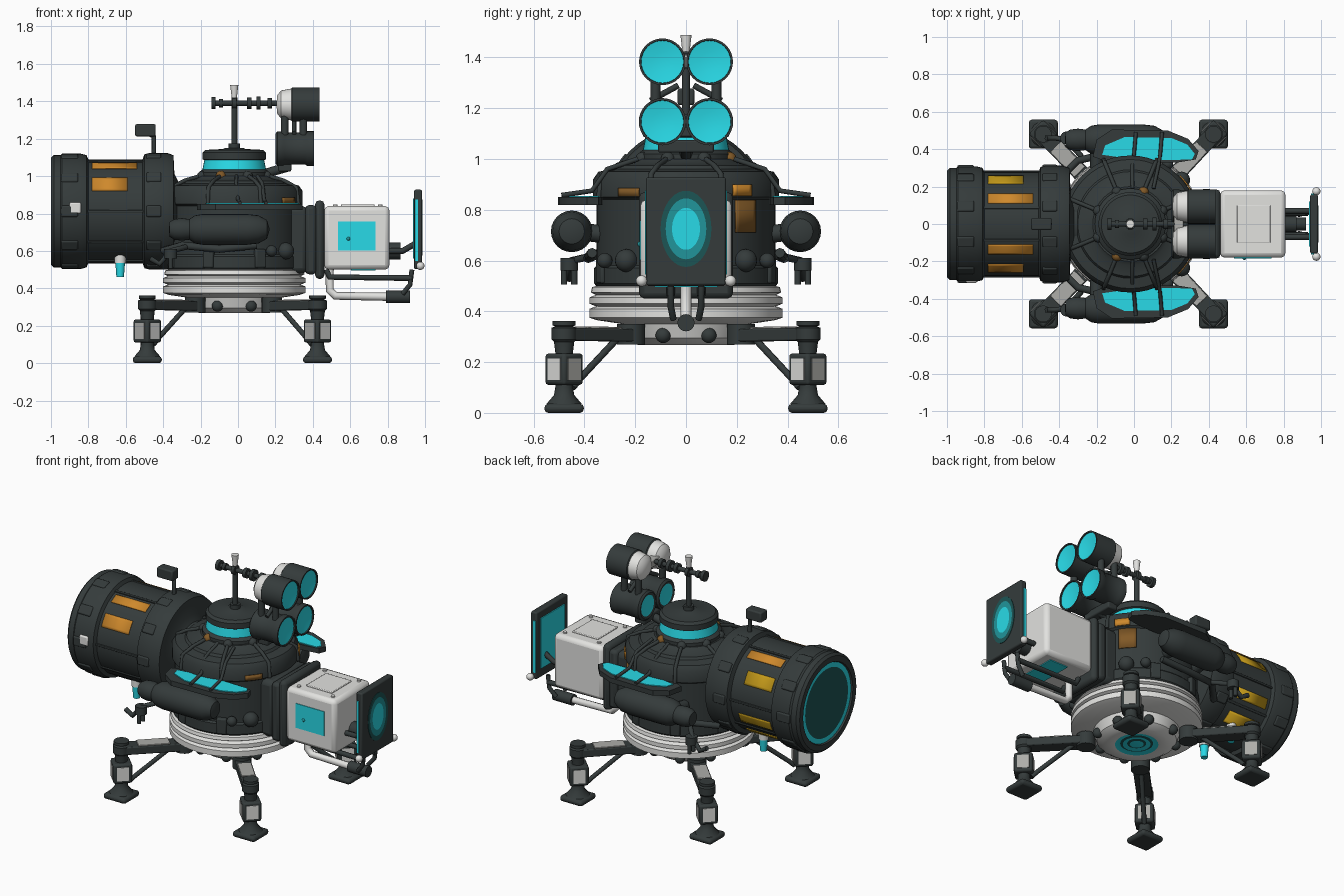
import bpy, bmesh, math
from mathutils import Matrix, Vector

if "Cube" in bpy.data.objects:
    bpy.data.objects.remove(bpy.data.objects["Cube"])

def mat(name, *c):
    m = bpy.data.materials.new(name)
    m.diffuse_color = (*c, 1)
    m.use_nodes = True
    m.node_tree.nodes["Principled BSDF"].inputs["Base Color"].default_value = m.diffuse_color
    return m

MATS = [mat("charcoal", .035, .044, .044), mat("off_white", .76, .76, .74), mat("cyan", .022, .70, .80),
        mat("orange", .62, .25, .025), mat("deep_teal", .012, .09, .09), mat("gold", .55, .32, .01),
        mat("grey", .42, .42, .40), mat("brown", .22, .10, .02), mat("mid_teal", .015, .30, .33)]
DARK, WHITE, CYAN, ORANGE, TEAL, GOLD, GREY, BROWN, MID = range(9)
AX = {'Z': Matrix(), 'X': Matrix.Rotation(math.pi / 2, 4, 'Y'), 'Y': Matrix.Rotation(-math.pi / 2, 4, 'X')}

def finish(bm, name, bevel=0):
    bmesh.ops.recalc_face_normals(bm, faces=bm.faces)
    me = bpy.data.meshes.new(name)
    bm.to_mesh(me)
    bm.free()
    for m in MATS:
        me.materials.append(m)
    me.shade_smooth()
    me.set_sharp_from_angle(angle=math.radians(35))
    ob = bpy.data.objects.new(name, me)
    bpy.context.collection.objects.link(ob)
    if bevel:
        b = ob.modifiers.new("bevel", 'BEVEL')
        b.width, b.segments = bevel, 2
    return ob

def lathe(name, prof, loc=(0, 0, 0), axis='Z', n=32, sc=(1, 1, 1), arc=None):
    """Profile rows are (radius, height, colour of the band that follows)."""
    bm = bmesh.new()
    M = Matrix.Translation(loc) @ Matrix.Diagonal((*sc, 1)) @ AX[axis]
    a0, a1 = arc or (0, 2 * math.pi)
    cnt = n + 1 if arc else n
    rings = []
    for r, h, *_ in prof:
        k = 1 if r == 0 else cnt
        rings.append([bm.verts.new(M @ Vector((r * math.cos(a0 + (a1 - a0) * i / n),
                                               r * math.sin(a0 + (a1 - a0) * i / n), h))) for i in range(k)])
    for A, B, p in zip(rings, rings[1:], prof):
        for i in range(n):
            j = (i + 1) % cnt
            q = [A[i % len(A)], A[j % len(A)], B[j % len(B)], B[i % len(B)]]
            f = bm.faces.new(list(dict.fromkeys(q)))
            f.material_index = p[2] if len(p) > 2 else DARK
    return finish(bm, name)

def cyl(name, c, r, h, axis='Z', m=DARK, n=16, r2=None):
    r2 = r if r2 is None else r2
    return lathe(name, [(0, -h / 2, m), (r, -h / 2, m), (r2, h / 2, m), (0, h / 2, m)], c, axis, n)

def ball(name, c, r, m=DARK):
    bm = bmesh.new()
    bmesh.ops.create_uvsphere(bm, u_segments=20, v_segments=12, radius=r, matrix=Matrix.Translation(c))
    for f in bm.faces:
        f.material_index = m
    return finish(bm, name)

def box(name, c, s, m=DARK, bevel=.008, rot=None):
    bm = bmesh.new()
    M = Matrix.Translation(c) @ (rot or Matrix()) @ Matrix.Diagonal((*s, 1))
    bmesh.ops.create_cube(bm, size=1, matrix=M)
    for f in bm.faces:
        f.material_index = m
    return finish(bm, name, bevel)

def beam(name, p, q, w, h, m=DARK):
    p, q = Vector(p), Vector(q)
    d = q - p
    side = d.cross(Vector((0, 0, 1))).normalized()
    R = Matrix((d.normalized(), side, side.cross(d.normalized()))).transposed().to_4x4()
    return box(name, (p + q) / 2, (d.length, w, h), m, .003 if h < .01 else .006, R)

def tube(name, pts, r, m=DARK):
    cu = bpy.data.curves.new(name, 'CURVE')
    cu.dimensions, cu.bevel_depth, cu.bevel_resolution, cu.use_fill_caps = '3D', r, 2, True
    sp = cu.splines.new('POLY')
    sp.points.add(len(pts) - 1)
    for a, b in zip(sp.points, pts):
        a.co = (*b, 1)
    cu.materials.append(MATS[m])
    bpy.context.collection.objects.link(bpy.data.objects.new(name, cu))

def plate(name, r, h0, h1, a0, a1, loc, axis, m):
    ob = lathe(name, [(r, h0, m), (r, h1, m)], loc, axis, 6, arc=(math.radians(a0), math.radians(a1)))
    s = ob.modifiers.new("thickness", 'SOLIDIFY')
    s.thickness, s.offset = .007, 0

def slab(name, pts, z0, z1, m):
    bm = bmesh.new()
    f = bm.faces.new([bm.verts.new((x, y, z0)) for x, y in pts])
    up = bmesh.ops.extrude_face_region(bm, geom=[f])['geom']
    bmesh.ops.translate(bm, vec=(0, 0, z1 - z0), verts=[v for v in up if isinstance(v, bmesh.types.BMVert)])
    for f in bm.faces:
        f.material_index = m
    return finish(bm, name)

CX = -.02
# hull: ringed base, main body, turret
lathe("ringed_base", [(0, .275, CYAN), (.04, .27, TEAL), (.055, .275, CYAN), (.08, .27, TEAL), (.095, .275, CYAN),
      (.125, .268, WHITE), (.19, .268, WHITE), (.23, .295, WHITE), (.25, .35, WHITE), (.35, .365, WHITE),
      (.38, .375, WHITE), (.38, .41, WHITE), (.355, .42, WHITE), (.38, .43, WHITE), (.38, .455, WHITE),
      (.355, .465, WHITE), (.375, .475, WHITE), (.37, .495, WHITE), (.32, .51, WHITE), (0, .51, WHITE)], (CX, 0, 0), n=48)
lathe("main_body", [(0, .49), (.345, .49), (.362, .51), (.362, .57), (.352, .58), (.352, .84), (.366, .85), (.366, .92),
      (.345, .95), (.29, .96), (.28, .975), (.22, .985), (.2, 1.0), (0, 1.0)], (CX, 0, 0), n=48)
lathe("turret", [(0, .98), (.19, .98), (.19, 1.02), (.17, 1.035, CYAN), (.16, 1.085), (.17, 1.09), (.17, 1.125),
      (.155, 1.14), (.06, 1.145), (.05, 1.15), (0, 1.15)], (CX, 0, 0), n=40)
for i in range(8):
    a = math.radians(22.5 + 45 * i)
    c, s = math.cos(a), math.sin(a)
    ball("turret_knob", (CX + .185 * c, .185 * s, 1.0), .028, BROWN if i % 4 == 1 else DARK)
    ball("hull_knob", (CX + .235 * c, .235 * s, .305), .03)
    tube("body_rib", [(CX + .2 * c, .2 * s, 1.0), (CX + .29 * c, .29 * s, .975), (CX + .36 * c, .36 * s, .94),
                      (CX + .372 * c, .372 * s, .85)], .011)
    box("body_clamp", (CX + .357 * c, .357 * s, .56), (.035, .06, .1), DARK, .008, Matrix.Rotation(a, 4, 'Z'))
plate("body_marking", .357, .71, .838, 33, 50, (CX, 0, 0), 'Z', BROWN)
plate("body_marking", .370, .855, .90, 30, 44, (CX, 0, 0), 'Z', ORANGE)
plate("body_marking", .370, .852, .885, -46, -30, (CX, 0, 0), 'Z', BROWN)

# rear drum
DZ = .812
lathe("rear_drum", [(0, -.985, TEAL), (.1, -.985, TEAL), (.215, -.99, CYAN), (.245, -.99), (.25, -1.0), (.285, -1.0),
      (.3, -.985), (.3, -.95), (.308, -.94), (.308, -.84), (.3, -.81), (.278, -.8), (.278, -.51), (.305, -.5),
      (.312, -.47), (.312, -.38), (.3, -.345), (.2, -.34), (.16, -.32), (.16, -.2), (0, -.2)], (0, 0, DZ), 'X', 48)
for i in range(10):
    a = 2 * math.pi * (i + .5) / 10
    R = Matrix.Rotation(-a, 4, 'X')
    for x, r, L in ((-.9, .302, .09), (-.45, .305, .08)):
        box("drum_clamp", (x, r * math.sin(a), DZ + r * math.cos(a)), (L, .06, .025), DARK, .008, R)
    if i not in (1, 8):
        box("drum_rib", (-.655, .278 * math.sin(a), DZ + .278 * math.cos(a)), (.3, .014, .014), DARK, .003, R)
for s in (-1, 1):
    for t0, t1, x1, m in ((23, 35, -.54, ORANGE), (50, 67, -.59, ORANGE if s < 0 else GOLD)):
        plate("drum_slot", .279, -.78, x1, 180 - s * t0, 180 - s * t1, (0, 0, DZ), 'X', m)
    # drain nozzles below the drum
    cyl("drain_collar", (-.63, s * .12, .565), .03, .06, m=WHITE)
    cyl("drain_nozzle", (-.63, s * .12, .5), .02, .08, m=CYAN, r2=.026)
for t0, t1 in ((106, 119), (136, 152)):
    plate("lower_drum_slot", .279, -.78, -.56, 180 - t0, 180 - t1, (0, 0, DZ), 'X', GOLD)
box("drum_tag", (-.87, -.305, .83), (.06, .02, .06), WHITE)
tube("sensor_stalk", [(-.45, 0, 1.1), (-.45, 0, 1.21), (-.48, 0, 1.23)], .013)
box("sensor_head", (-.495, 0, 1.245), (.11, .065, .065))

# collar and white equipment box
box("collar_inner", (.31, 0, .66), (.13, .35, .36), DARK, .03)
box("collar_mid", (.39, 0, .66), (.06, .37, .37), DARK, .02)
box("collar_outer", (.437, 0, .66), (.05, .37, .42), DARK, .022)
box("equipment_box", (.635, 0, .67), (.35, .36, .34), WHITE, .025)
box("box_window", (.635, -.18, .68), (.2, .008, .155), CYAN, 0)
box("box_floor_window", (.67, 0, .499), (.13, .25, .008), CYAN, 0)
box("box_lid", (.64, 0, .842), (.18, .2, .012), WHITE, .004)
for x in (.52, .76):
    for y in (-.13, .13):
        cyl("lid_bolt", (x, y, .842), .012, .012, m=WHITE)
ball("window_stud", (.59, -.182, .665), .01, MID)
cyl("front_plug", (.835, 0, .6), .045, .07, 'X')

# front screen
box("screen", (.963, 0, .715), (.042, .315, .425), DARK, .008)
box("screen_back_glow", (.940, 0, .72), (.008, .24, .32), CYAN, 0)
for s in (-1, 1):
    box("screen_edge_glow", (.955, s * .158, .71), (.016, .008, .33), CYAN, 0)
    ball("screen_foot", (.975, s * .175, .52), .022, WHITE)
    tube("screen_arm", [(.8, s * .07, .6), (.88, s * .07, .6), (.95, s * .07, .64)], .016)
    tube("lower_pipe", [(.47, s * .06, .5), (.49, s * .06, .46), (.93, s * .06, .455)], .016)
    tube("front_drop_pipe", [(.93, s * .06, .5), (.92, s * .06, .42), (.88, s * .05, .37)], .013)
    ball("front_knob", (.255, s * .235, .6), .045)
lathe("screen_glow", [(0, 0, CYAN), (.55, 0, MID), (.8, 0, TEAL), (1, 0, TEAL), (1, -.004, TEAL)],
      (.987, 0, .725), 'X', 40, (1, .1, .15))
tube("pale_pipe", [(.49, 0, .5), (.49, 0, .39), (.52, 0, .36), (.8, 0, .355)], .022, WHITE)
cyl("pipe_end", (.855, 0, .355), .034, .13, 'X')

# mast and lamp cluster
cyl("mast", (CX, 0, 1.28), .016, .28)
cyl("mast_foot", (CX, 0, 1.16), .03, .03)
cyl("mast_tip", (CX, 0, 1.45), .013, .075, m=WHITE, r2=.022)
cyl("mast_crossbar", (.045, 0, 1.39), .014, .36, 'X')
for x, r in ((-.13, .032), (-.09, .022), (CX, .03), (.06, .03), (.11, .035), (.17, .028)):
    cyl("crossbar_joint", (x, 0, 1.39), r, .022, 'X')
box("lamp_bridge", (.24, 0, 1.385), (.05, .12, .05), GREY)
box("lamp_bracket", (.25, 0, 1.05), (.07, .22, .05))
tube("lamp_bracket_arm", [(.1, 0, 1.0), (.2, 0, 1.03), (.27, 0, 1.05)], .025)
for s in (-1, 1):
    lathe("upper_lamp", [(0, .205, WHITE), (.05, .21, WHITE), (.075, .23, WHITE), (.085, .285), (.092, .29), (.092, .435),
          (.084, .435), (.083, .428, CYAN), (.04, .42, CYAN), (0, .418, CYAN)], (0, s * .093, 1.383), 'X', 32)
    lathe("lower_lamp", [(0, .205, CYAN), (.065, .205), (.08, .2), (.092, .21), (.092, .24), (.086, .25), (.086, .36),
          (.093, .37), (.093, .407), (.084, .407), (.083, .4, CYAN), (.04, .392, CYAN), (0, .39, CYAN)],
          (0, s * .093, 1.147), 'X', 32)
    for x in (.25, .35):
        cyl("lamp_post", (x, s * .12, 1.265), .02, .14)
    tube("lamp_brace", [(.3, s * .14, 1.23), (.3, s * .03, 1.29)], .012)

# side pods, fins and outriggers
FIN = [(-.22, .36), (-.2, .45), (-.12, .505), (.18, .5), (.29, .455), (.345, .39), (.33, .345), (.24, .33), (-.12, .325)]
GLASS = [(-.17, .37), (-.155, .42), (-.05, .465), (.2, .46), (.285, .425), (.325, .375), (.31, .345), (.1, .34), (-.1, .36)]
for s in (-1, 1):
    lathe("side_pod", [(0, -.37), (.04, -.365), (.055, -.34), (.06, -.3), (.055, -.26), (.075, -.23), (.082, -.19),
          (.082, .05), (.075, .11), (.05, .155), (0, .17)], (0, s * .45, .715), 'X', 24)
    for x in (-.2, .04):
        tube("pod_strut", [(x, s * .3, .7), (x, s * .42, .715)], .035)
    slab("side_fin", [(x, s * y) for x, y in FIN], .818, .85, DARK)
    slab("fin_glass", [(x, s * y) for x, y in GLASS], .848, .855, CYAN)
    for x in (-.01, .13):
        tube("fin_rail", [(x * .8, s * .19, 1.0), (x, s * .31, .96), (x + .01, s * .37, .875),
                          (x + .02, s * .49, .857)], .01)
    tube("outrigger", [(-.28, s * .36, .62), (-.36, s * .45, .6), (-.42, s * .46, .53), (-.47, s * .46, .56)], .015)
    cyl("thruster", (-.36, s * .46, .585), .035, .05)
    for d in (-.02, .02):
        cyl("thruster_tip", (-.36, s * .46 + d, .535), .012, .06)
    ball("pod_joint", (.18, s * .32, .6), .03)
    tube("body_hose", [(-.4, s * .24, .6), (-.3, s * .34, .63), (-.1, s * .385, .61), (.1, s * .37, .63)], .02)

# four legs
for sx in (-1, 1):
    for sy in (-1, 1):
        fx, fy = -.03 + .455 * sx, .48 * sy
        R = Matrix.Rotation(math.pi / 4, 4, 'Z')
        box("foot_pad", (fx, fy, .018), (.155, .155, .036), DARK, .015)
        lathe("leg_post", [(0, .03), (.07, .035), (.04, .07), (.035, .1), (.035, .24), (.04, .28), (.05, .29), (.05, .335),
              (.035, .34), (.045, .345), (.045, .362), (0, .362)], (fx, fy, 0), n=16)
        box("leg_block", (fx, fy, .172), (.11, .11, .125), DARK, .012, R)
        box("leg_panel", (fx, fy, .172), (.116, .07, .085), GREY, 0, R)
        box("leg_panel", (fx, fy, .172), (.07, .116, .085), WHITE, 0, R)
        P = lambda k, z: (CX + (fx - CX) * k, fy * k, z)
        beam("leg_arm", P(.42, .305), P(.98, .31), .09, .05)
        beam("arm_panel", P(.58, .334), P(.86, .336), .08, .009, GREY)
        tube("leg_strut", [P(.93, .1), P(.88, .13), P(.55, .3)], .014)
        cyl("hip", P(.45, .31), .055, .08)
